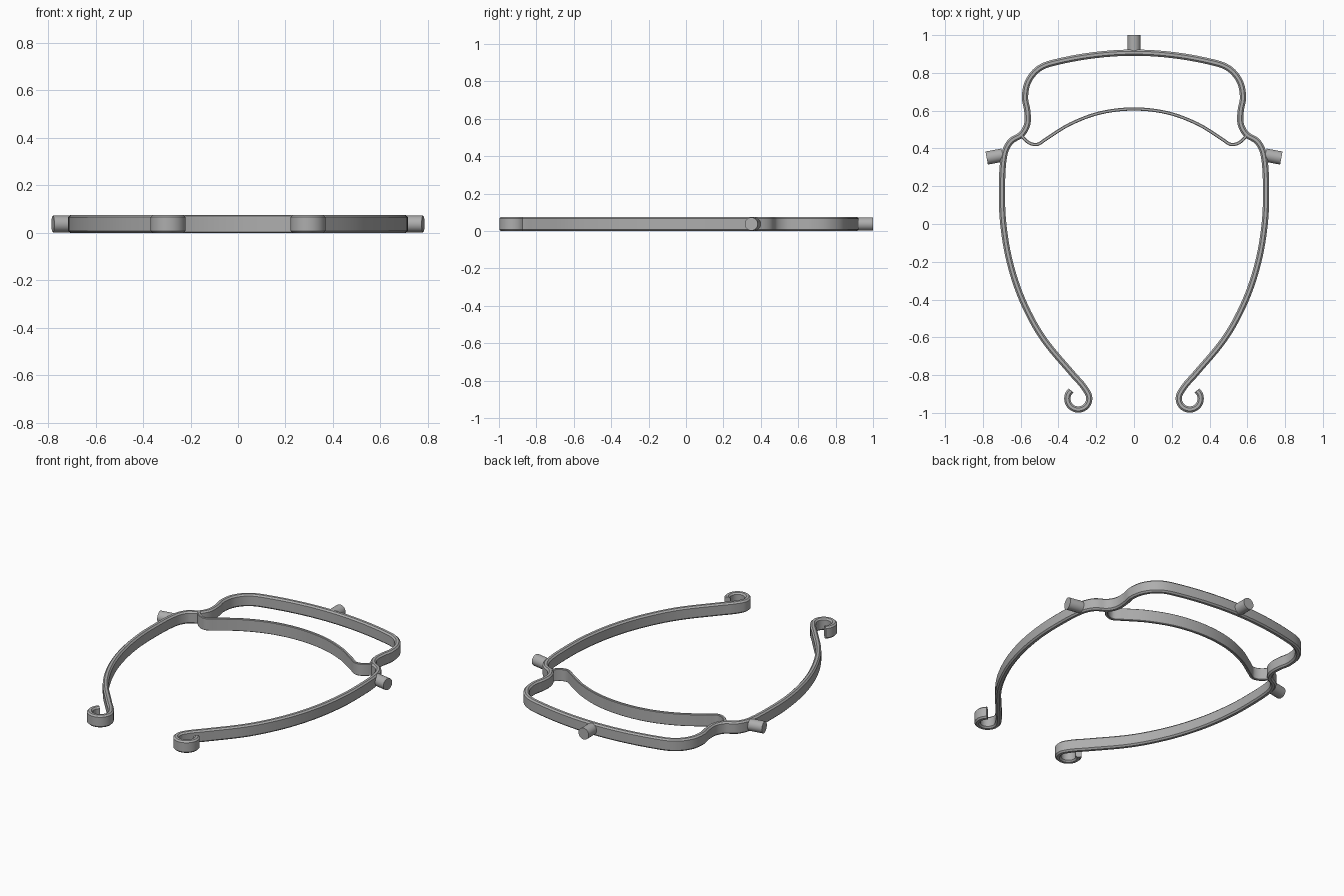
import bpy, bmesh, math
from mathutils import Vector
from mathutils.geometry import interpolate_bezier

cube = bpy.data.objects.get("Cube")
if cube:
    bpy.data.objects.remove(cube, do_unlink=True)

HEIGHT = 0.075

metal = bpy.data.materials.new("grey metal")
metal.use_nodes = True
GREY = (0.42, 0.42, 0.42, 1)
metal.diffuse_color = GREY
metal.node_tree.nodes["Principled BSDF"].inputs["Base Color"].default_value = GREY


def finish(obj):
    obj.data.materials.append(metal)
    bpy.ops.object.select_all(action='DESELECT')
    obj.select_set(True)
    bpy.context.view_layer.objects.active = obj
    bpy.ops.object.shade_smooth_by_angle(angle=math.radians(30))


def mirrored(points):
    """Continue a path that ends on x = 0 across to the other side."""
    return points + [(-x, y) for x, y in reversed(points[:-1])]


def smooth_path(points, steps=7):
    pts = [Vector((x, y, 0)) for x, y in points]
    last = len(pts) - 1
    tan = [(pts[min(i + 1, last)] - pts[max(i - 1, 0)]).normalized() for i in range(last + 1)]
    path = []
    for i in range(last):
        a, b = pts[i], pts[i + 1]
        reach = (b - a).length / 3
        path += interpolate_bezier(a, a + tan[i] * reach, b - tan[i + 1] * reach, b, steps)[:-1]
    return path + [pts[-1]]


def ribbon(name, points, width, chamfer):
    """Sweep an upright chamfered strip along a flat path."""
    w, c, h = width / 2, chamfer, HEIGHT
    section = [(-w, c), (-w + c, 0), (w - c, 0), (w, c),
               (w, h - c), (w - c, h), (-w + c, h), (-w, h - c)]
    path = smooth_path(points)
    bm = bmesh.new()
    rings = []
    for i, p in enumerate(path):
        t = (path[min(i + 1, len(path) - 1)] - path[max(i - 1, 0)]).normalized()
        side = Vector((-t.y, t.x, 0))
        rings.append([bm.verts.new(p + side * s + Vector((0, 0, z))) for s, z in section])
    n = len(section)
    for a, b in zip(rings, rings[1:]):
        for k in range(n):
            bm.faces.new((a[k], a[(k + 1) % n], b[(k + 1) % n], b[k]))
    bm.faces.new(rings[0])
    bm.faces.new(rings[-1])
    bmesh.ops.recalc_face_normals(bm, faces=bm.faces)
    mesh = bpy.data.meshes.new(name)
    bm.to_mesh(mesh)
    bm.free()
    obj = bpy.data.objects.new(name, mesh)
    bpy.context.collection.objects.link(obj)
    finish(obj)


def peg(name, start, end):
    a, b = (Vector((x, y, HEIGHT / 2)) for x, y in (start, end))
    bpy.ops.mesh.primitive_cylinder_add(vertices=32, radius=0.035, depth=(b - a).length,
                                        location=(a + b) / 2)
    obj = bpy.context.object
    obj.name = name
    obj.rotation_euler = (b - a).to_track_quat('Z', 'Y').to_euler()
    finish(obj)


# Outer frame: end hook, side arm, shoulder, back band, then mirrored
hook = []
for step in range(11):
    angle = math.radians(48 - step * 25.5)
    hook.append((0.295 + 0.058 * math.cos(angle), -0.924 + 0.058 * math.sin(angle)))
arm = [(0.275, -0.85), (0.32, -0.8), (0.485, -0.6), (0.592, -0.4), (0.658, -0.2),
       (0.692, 0), (0.699, 0.18), (0.688, 0.36)]
shoulder = [(0.655, 0.435), (0.595, 0.475), (0.565, 0.53), (0.565, 0.6)]
band = [(0.577, 0.67), (0.56, 0.755), (0.5, 0.825), (0.4, 0.86), (0.2, 0.895), (0, 0.907)]
ribbon("outer_frame", mirrored(hook + arm + shoulder + band), 0.033, 0.009)

# Thin inner bow between the shoulders
bow = [(0.6, 0.475), (0.575, 0.445), (0.545, 0.425), (0.51, 0.422), (0.47, 0.447),
       (0.34, 0.528), (0.18, 0.588), (0, 0.609)]
ribbon("inner_bow", mirrored(bow), 0.017, 0.003)

# Pegs on the back and both sides
peg("back_peg", (0, 0.907), (0, 1.0))
for side, label in ((1, "left"), (-1, "right")):
    peg(label + "_peg", (side * 0.695, 0.365), (side * 0.78, 0.349))
